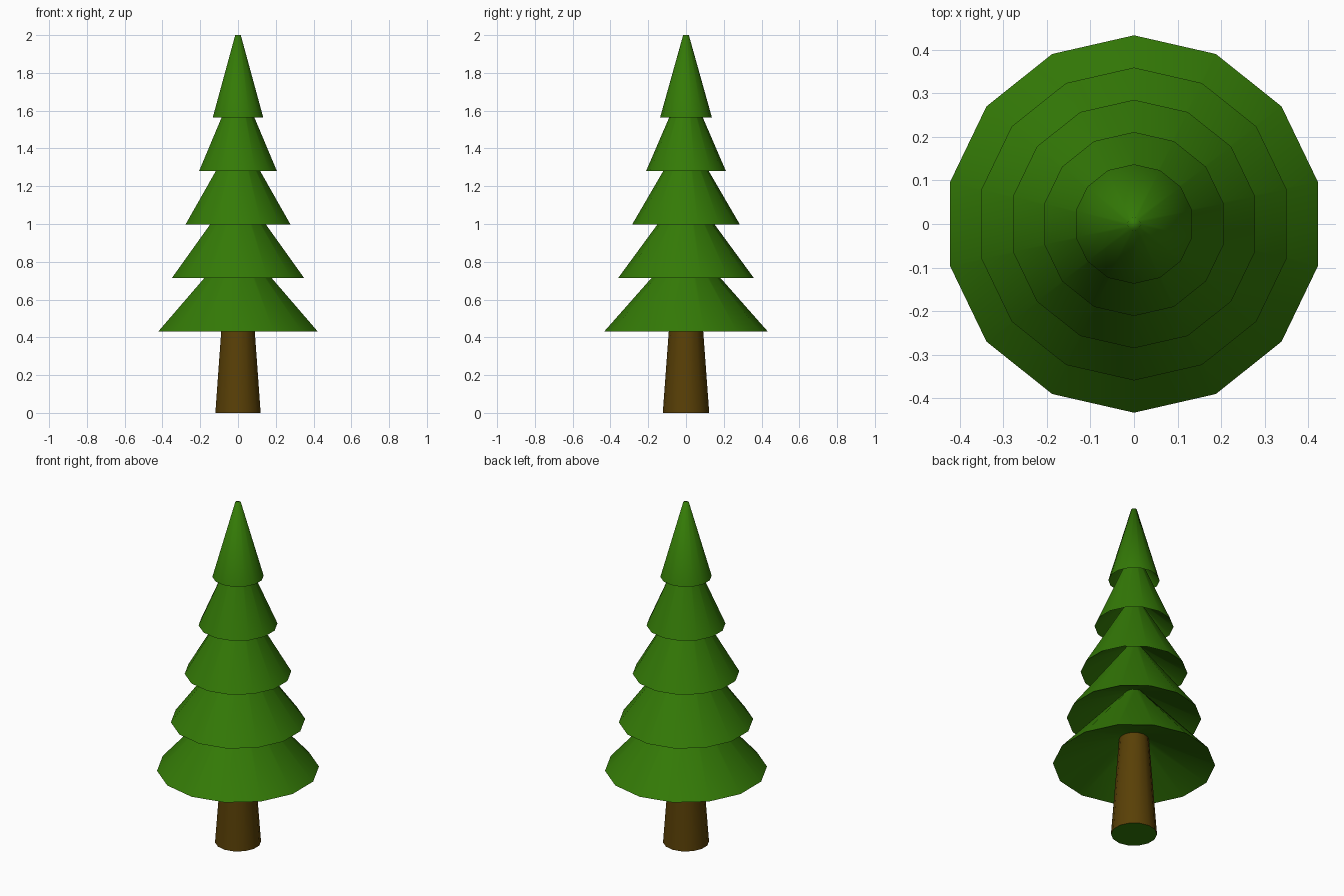
import bpy, bmesh, math

if "Cube" in bpy.data.objects:
    bpy.data.objects.remove(bpy.data.objects["Cube"])

SIDES = 14


def material(name, rgb):
    m = bpy.data.materials.new(name)
    m.diffuse_color = (*rgb, 1)
    m.use_nodes = True
    m.node_tree.nodes["Principled BSDF"].inputs["Base Color"].default_value = m.diffuse_color
    return m


green = material("needle green", (0.034, 0.195, 0.002))
brown = material("bark brown", (0.1, 0.051, 0.002))


def lathe(name, profile, mats, cap_bottom=False, cap_top=False):
    """Turn an (r, z) profile into a 14-sided shell; caps use the last material."""
    bm = bmesh.new()
    angles = [-2 * math.pi * i / SIDES for i in range(SIDES)]
    rings = [[bm.verts.new((r * math.sin(a), r * math.cos(a), z)) for a in angles]
             for r, z in profile]
    for low, high in zip(rings, rings[1:]):
        for i in range(SIDES):
            j = (i + 1) % SIDES
            bm.faces.new((low[i], low[j], high[j], high[i]))
    caps = []
    if cap_bottom:
        caps.append(bm.faces.new(rings[0][::-1]))
    if cap_top:
        caps.append(bm.faces.new(rings[-1]))
    for f in caps:
        f.material_index = len(mats) - 1
    me = bpy.data.meshes.new(name)
    bm.to_mesh(me)
    bm.free()
    for m in mats:
        me.materials.append(m)
    ob = bpy.data.objects.new(name, me)
    bpy.context.collection.objects.link(ob)
    bpy.context.view_layer.objects.active = ob
    ob.select_set(True)
    bpy.ops.object.shade_smooth_by_angle(angle=math.radians(80))
    ob.select_set(False)


# Trunk, tapering up to the underside of the lowest tier, with a green base face
TRUNK_TOP = (0.08, 0.582)
lathe("trunk", [(0.123, 0), TRUNK_TOP], [brown, green], cap_bottom=True)

# Foliage: one zigzag skin of five tiers, each underside sloping in to the neck below
profile = [TRUNK_TOP]
for k in range(5):
    r = 0.433 - 0.074 * k
    z = 0.431 + 0.2833 * k
    profile += [(r, z), (r * 0.11, z + 0.4358)]
lathe("foliage", profile, [green], cap_top=True)
